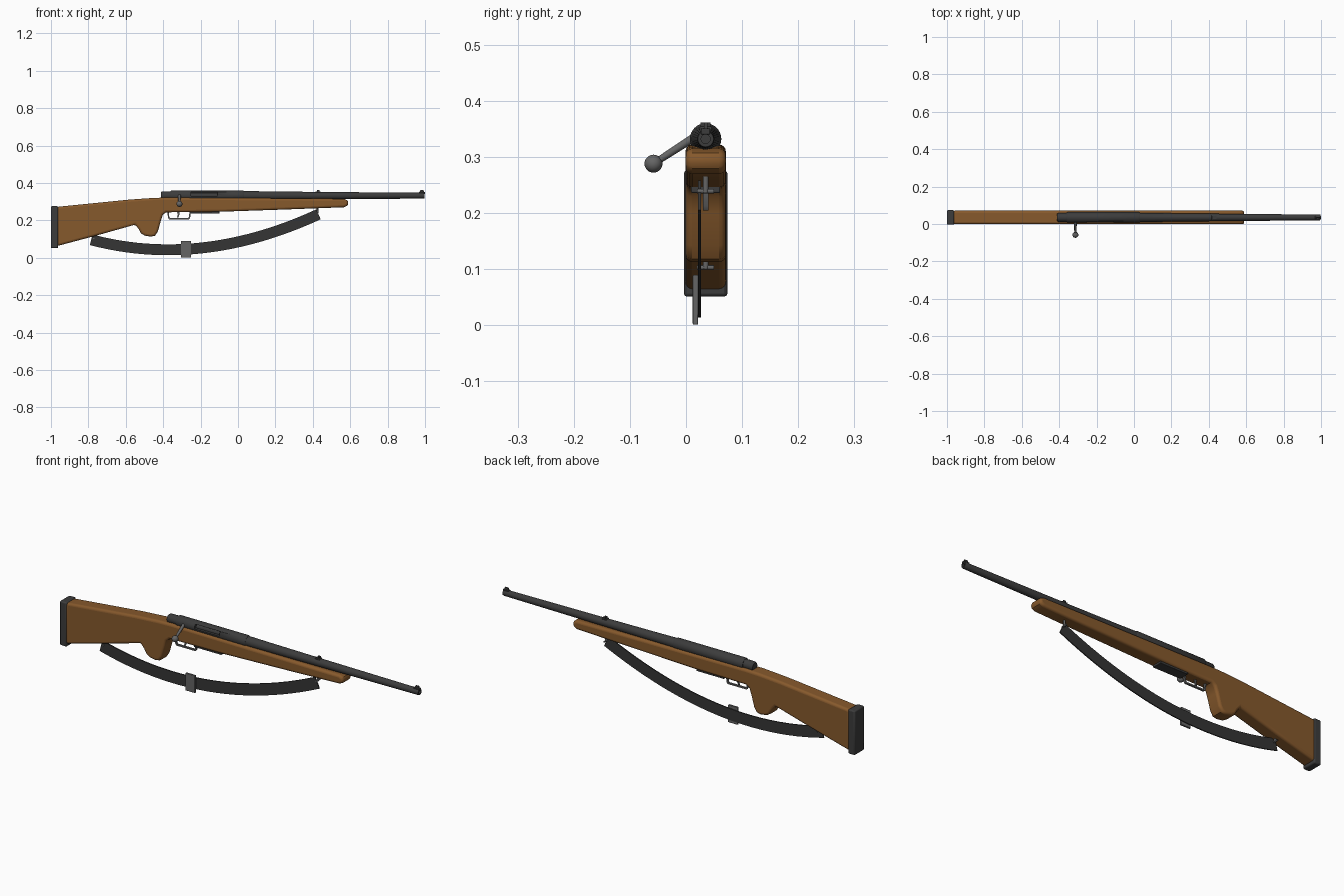
import bpy, bmesh, math
from mathutils import Vector

if "Cube" in bpy.data.objects:
    bpy.data.objects.remove(bpy.data.objects["Cube"])

YC, ZB = 0.035, 0.332   # centre plane of the stock, height of the bore


def material(name, rgb):
    m = bpy.data.materials.new(name)
    m.diffuse_color = (*rgb, 1)
    m.use_nodes = True
    m.node_tree.nodes["Principled BSDF"].inputs["Base Color"].default_value = m.diffuse_color
    return m


WOOD = material("walnut", (0.24, 0.10, 0.025))
STEEL = material("dark_steel", (0.045, 0.045, 0.045))
STRAP = material("strap_black", (0.035, 0.035, 0.035))
BRIGHT = material("grey_steel", (0.13, 0.13, 0.13))


def finish(name, bm, mat, bevel=0, segments=3, angle=40):
    bmesh.ops.recalc_face_normals(bm, faces=bm.faces)
    me = bpy.data.meshes.new(name)
    bm.to_mesh(me)
    bm.free()
    ob = bpy.data.objects.new(name, me)
    bpy.context.collection.objects.link(ob)
    me.materials.append(mat)
    if bevel:
        b = ob.modifiers.new("bevel", 'BEVEL')
        b.width, b.segments = bevel, segments
        b.limit_method, b.angle_limit = 'ANGLE', math.radians(angle)
    bpy.ops.object.select_all(action='DESELECT')
    bpy.context.view_layer.objects.active = ob
    ob.select_set(True)
    bpy.ops.object.shade_smooth_by_angle(angle=math.radians(35))
    return ob


def extrude_y(name, pts, y0, y1, mat, bevel=0, segments=3, angle=40):
    """Extrude a side profile (x, z) across y."""
    bm = bmesh.new()
    f = bm.faces.new([bm.verts.new((x, y0, z)) for x, z in pts])
    r = bmesh.ops.extrude_face_region(bm, geom=[f])
    vs = [v for v in r["geom"] if isinstance(v, bmesh.types.BMVert)]
    bmesh.ops.translate(bm, verts=vs, vec=(0, y1 - y0, 0))
    return finish(name, bm, mat, bevel, segments, angle)


def box(name, x0, x1, y0, y1, z0, z1, mat, bevel=0):
    return extrude_y(name, [(x0, z0), (x1, z0), (x1, z1), (x0, z1)], y0, y1, mat, bevel, 2)


def lathe_x(name, profile, mat, n=32):
    """Turn (x, radius) points about the bore axis."""
    bm = bmesh.new()
    rings = [[bm.verts.new((x, YC + r * math.cos(2 * math.pi * i / n),
                            ZB + r * math.sin(2 * math.pi * i / n))) for i in range(n)]
             for x, r in profile]
    for a, b in zip(rings, rings[1:]):
        for i in range(n):
            bm.faces.new((a[i], a[(i + 1) % n], b[(i + 1) % n], b[i]))
    bm.faces.new(rings[0])
    bm.faces.new(rings[-1])
    return finish(name, bm, mat)


def rod(name, a, b, r0, r1, mat):
    a, b = Vector(a), Vector(b)
    d = b - a
    bm = bmesh.new()
    bmesh.ops.create_cone(bm, cap_ends=True, segments=16, radius1=r0, radius2=r1, depth=d.length)
    bm.transform(d.to_track_quat('Z', 'Y').to_matrix().to_4x4())
    bmesh.ops.translate(bm, verts=bm.verts, vec=(a + b) / 2)
    return finish(name, bm, mat)


# Wooden stock with grip and fore-end
extrude_y("stock", [
    (-0.97, 0.062), (-0.76, 0.118), (-0.55, 0.177), (-0.532, 0.155), (-0.518, 0.130),
    (-0.498, 0.118), (-0.465, 0.113), (-0.443, 0.118), (-0.428, 0.142), (-0.412, 0.20),
    (-0.402, 0.23), (-0.385, 0.243), (-0.10, 0.246), (0.25, 0.258), (0.567, 0.270),
    (0.585, 0.279), (0.592, 0.294), (0.585, 0.307), (0.567, 0.315), (0.2, 0.318), (-0.38, 0.322),
    (-0.45, 0.320), (-0.58, 0.311), (-0.97, 0.272)],
    -0.001, 0.071, WOOD, 0.012, 4, 50)
box("butt_pad", -1.0, -0.962, -0.004, 0.074, 0.051, 0.276, STEEL, 0.006)

# Receiver with the ejection port cut into its right side
receiver = lathe_x("receiver", [(-0.36, 0.025), (-0.355, 0.028), (0.025, 0.028), (0.033, 0.025)], STEEL)
cutter = box("port_cutter", -0.25, -0.11, -0.02, 0.032, 0.330, 0.351, STEEL)
cut = receiver.modifiers.new("port", 'BOOLEAN')
cut.object, cut.operation, cut.solver = cutter, 'DIFFERENCE', 'EXACT'
bpy.context.view_layer.objects.active = receiver
bpy.ops.object.modifier_apply(modifier="port")
bpy.data.objects.remove(cutter)
lathe_x("bolt_body", [(-0.27, 0.015), (-0.10, 0.015)], STEEL)
lathe_x("bolt_shroud", [(-0.412, 0.019), (-0.405, 0.023), (-0.35, 0.023)], STEEL)

# Tapered barrel with a recessed muzzle
lathe_x("barrel", [(0.02, 0.025), (0.15, 0.023), (0.43, 0.020), (0.992, 0.0155), (0.998, 0.014),
                   (0.998, 0.008), (0.97, 0.008)], STEEL)

# Sights
box("front_sight_base", 0.968, 1.0, YC - 0.008, YC + 0.008, 0.340, 0.351, STEEL, 0.002)
extrude_y("front_sight_blade", [(0.968, 0.348), (0.996, 0.348), (0.992, 0.361), (0.976, 0.361)],
          YC - 0.003, YC + 0.003, STEEL)
box("rear_sight_base", 0.415, 0.442, YC - 0.011, YC + 0.011, 0.343, 0.354, STEEL, 0.002)
for s, side in ((-1, "right"), (1, "left")):
    box("rear_sight_leaf_" + side, 0.422, 0.436, YC + s * 0.006 - 0.003, YC + s * 0.006 + 0.003,
        0.350, 0.361, STEEL)

# Bolt handle and knob
knob = Vector((-0.313, -0.058, 0.288))
rod("bolt_handle", (-0.313, 0.018, 0.337), knob, 0.0075, 0.006, BRIGHT)
bm = bmesh.new()
bmesh.ops.create_uvsphere(bm, u_segments=24, v_segments=14, radius=0.016)
bmesh.ops.translate(bm, verts=bm.verts, vec=knob)
finish("bolt_knob", bm, BRIGHT)

# Trigger guard loop, trigger and floor plate
extrude_y("trigger_guard", [
    (-0.378, 0.248), (-0.374, 0.213), (-0.368, 0.205), (-0.262, 0.205), (-0.256, 0.213), (-0.252, 0.248),
    (-0.259, 0.248), (-0.263, 0.217), (-0.267, 0.212), (-0.363, 0.212), (-0.367, 0.217), (-0.371, 0.248)],
    YC - 0.005, YC + 0.005, BRIGHT)
extrude_y("trigger", [(-0.326, 0.248), (-0.322, 0.230), (-0.326, 0.215), (-0.320, 0.215),
                      (-0.313, 0.230), (-0.314, 0.248)], YC - 0.003, YC + 0.003, BRIGHT)
box("floor_plate", -0.255, -0.10, YC - 0.026, YC + 0.026, 0.236, 0.250, STEEL, 0.002)

# Hanging sling: a thin strap along a quadratic curve
P0, P1, P2 = Vector((-0.785, 0.096)), Vector((-0.2, -0.058)), Vector((0.43, 0.232))
upper, lower = [], []
for i in range(25):
    t = i / 24
    p = P0 * (1 - t) ** 2 + P1 * 2 * t * (1 - t) + P2 * t * t
    d = ((P1 - P0) * (1 - t) + (P2 - P1) * t).normalized()
    n = Vector((-d.y, d.x)) * 0.029
    upper.append(p + n)
    lower.append(p - n)
bm = bmesh.new()
sides = [[[bm.verts.new((p.x, y, p.y)) for p in row] for row in (upper, lower)] for y in (0.021, 0.0265)]
(fu, fl), (bu, bl) = sides
loop = [fu, fl, bl, bu]
for a, b in zip(loop, loop[1:] + loop[:1]):
    for i in range(24):
        bm.faces.new((a[i], a[i + 1], b[i + 1], b[i]))
for i in (0, -1):
    bm.faces.new([r[i] for r in loop])
finish("sling", bm, STRAP)
box("sling_buckle", -0.305, -0.251, 0.012, 0.0215, 0.001, 0.090, BRIGHT, 0.002)

# Sling swivels: stud plus cross pin
for name, x, z0, z1 in (("front", 0.425, 0.236, 0.270), ("rear", -0.772, 0.100, 0.125)):
    rod(name + "_swivel_stud", (x, YC, z0), (x, YC, z1), 0.005, 0.005, BRIGHT)
    rod(name + "_swivel_pin", (x, 0.02, z0 + 0.003), (x, 0.05, z0 + 0.003), 0.004, 0.004, BRIGHT)
